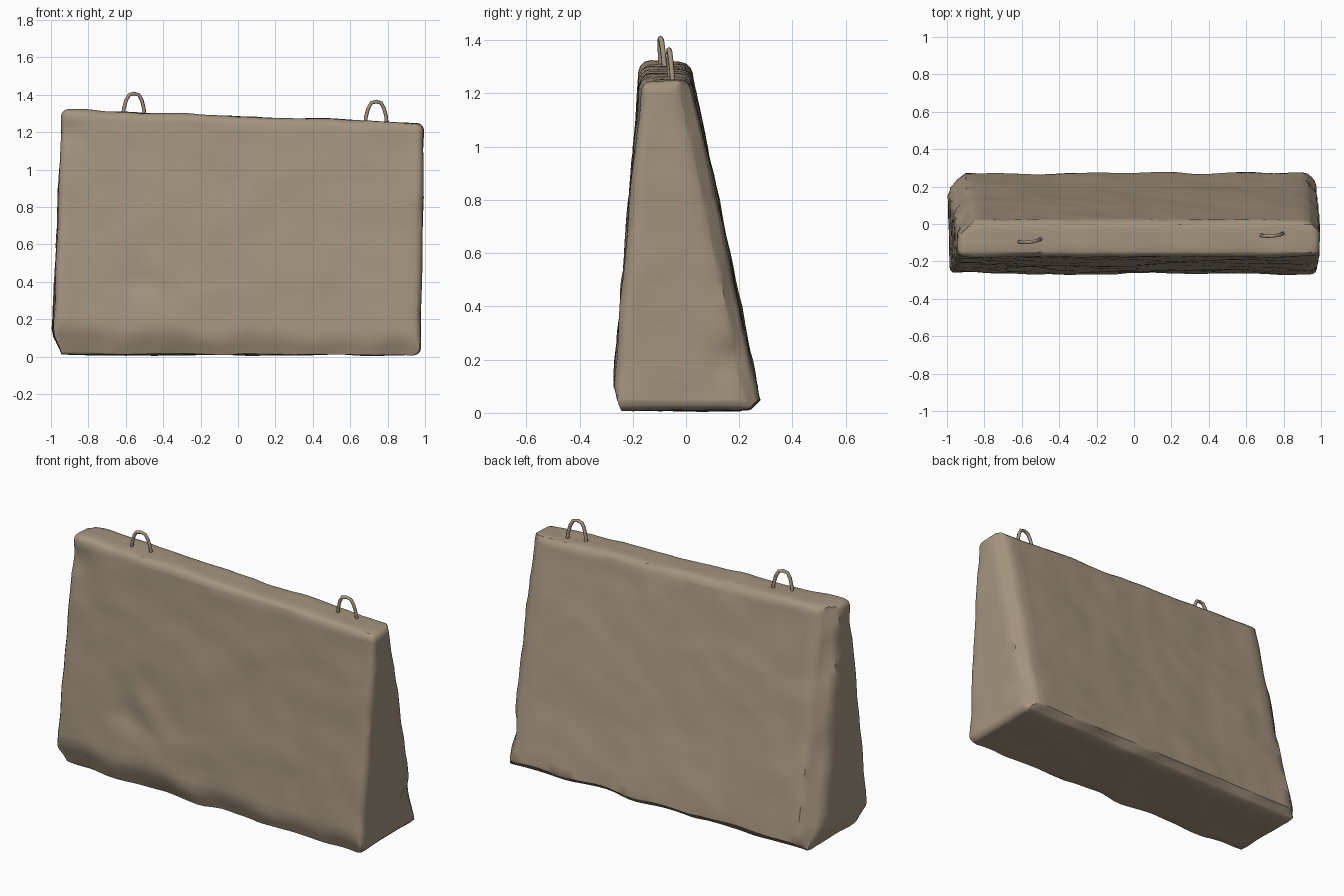
import bpy, bmesh, math
from mathutils import Vector, noise

cube = bpy.data.objects.get("Cube")
if cube:
    bpy.data.objects.remove(cube)


def material(name, rgb):
    mat = bpy.data.materials.new(name)
    mat.use_nodes = True
    mat.diffuse_color = (*rgb, 1)
    mat.node_tree.nodes["Principled BSDF"].inputs["Base Color"].default_value = (*rgb, 1)
    return mat


stone = material("weathered concrete", (0.37, 0.295, 0.21))


def chip(co, point, normal):
    """Wear a corner down to a plane."""
    n = Vector(normal).normalized()
    depth = (co - Vector(point)).dot(n)
    if depth > 0:
        co -= n * depth


def dent(co, centre, radius, depth, direction):
    d = (co - Vector(centre)).length / radius
    co += Vector(direction) * depth * math.exp(-d * d)


# Tapered block with a sloping top
bm = bmesh.new()
bmesh.ops.create_cube(bm, size=2)
for v in bm.verts:
    left, back, top = v.co.x > 0, v.co.y > 0, v.co.z > 0
    if top:
        v.co.x = 0.998 if left else -0.942
        v.co.y = 0.018 if back else -0.172
        v.co.z = 1.252 if left else 1.322
    else:
        v.co.x = 0.975 if left else -0.998
        v.co.y = 0.285 if back else -0.28
        v.co.z = 0.008
bmesh.ops.bevel(bm, geom=bm.edges[:], offset=0.04, segments=3,
                profile=0.5, affect='EDGES', clamp_overlap=True)

# Slice into a fine grid so the surface can be worn
step = 0.05
for axis, low, count in ((0, -1.0, 40), (1, -0.25, 11), (2, 0.05, 26)):
    normal = Vector((0, 0, 0))
    normal[axis] = 1
    for i in range(count):
        bmesh.ops.bisect_plane(bm, geom=bm.verts[:] + bm.edges[:] + bm.faces[:],
                               dist=0.0005, plane_co=normal * (low + i * step),
                               plane_no=normal)

# Chipped edges
for v in bm.verts:
    co = v.co
    wear = noise.noise(co * 4) * 0.02
    height = 0.115 - 0.045 * co.x + 0.05 * noise.noise(Vector((co.x * 4, 0, 0)))
    chip(co, (0, -0.27, height), (0, -0.93, -0.36))
    chip(co, (-0.998, 0, 0.13), (-0.91, 0, -0.42))
    chip(co, (0, 0.268 + wear, 0.05), (0, 0.7, -0.7))
    chip(co, (-0.95 + wear, 0.24, 0), (-0.7, 0.7, 0.17))
    chip(co, (0.95 + wear, 0.25, 0), (0.7, 0.7, 0.137))
    dent(co, (-0.52, -0.25, 0.4), 0.09, 0.022, (0, 1, 0))
    dent(co, (-0.42, -0.24, 0.47), 0.07, 0.012, (0, -1, 0))
    dent(co, (-0.9, -0.18, 1.18), 0.06, 0.02, (0, 1, 0))
    dent(co, (0.98, 0.17, 0.2), 0.05, 0.025, (-1, -0.4, 0))

# Gentle uneven surface
bm.normal_update()
for v in bm.verts:
    rough = 0.008 * noise.noise(v.co * 3) + 0.006 * noise.noise(v.co * 8)
    v.co += v.normal * (rough - 0.001)
    v.co.z = max(v.co.z, 0)
bmesh.ops.recalc_face_normals(bm, faces=bm.faces[:])

mesh = bpy.data.meshes.new("concrete_block")
bm.to_mesh(mesh)
bm.free()
mesh.materials.append(stone)
block = bpy.data.objects.new("concrete_block", mesh)
bpy.context.collection.objects.link(block)
bpy.ops.object.select_all(action='DESELECT')
block.select_set(True)
bpy.context.view_layer.objects.active = block
bpy.ops.object.shade_smooth_by_angle(angle=math.radians(40))

# Lifting loops set into the top
half_arch = [(0.06, -0.04), (0.054, 0.02), (0.042, 0.065), (0.026, 0.093)]
arch = [(-x, z) for x, z in half_arch] + [(0, 0.1)] + half_arch[::-1]


def lifting_loop(name, place, turn):
    curve = bpy.data.curves.new(name, 'CURVE')
    curve.dimensions = '3D'
    curve.bevel_depth = 0.01
    curve.bevel_resolution = 1
    curve.use_fill_caps = True
    spline = curve.splines.new('POLY')
    spline.points.add(len(arch) - 1)
    for point, (x, z) in zip(spline.points, arch):
        point.co = (x, -z * 0.08, z, 1)
    curve.materials.append(stone)
    loop = bpy.data.objects.new(name, curve)
    loop.location = place
    loop.rotation_euler.z = turn
    bpy.context.collection.objects.link(loop)


lifting_loop("right_lifting_loop", (-0.557, -0.088, 1.307), 0.12)
lifting_loop("left_lifting_loop", (0.738, -0.056, 1.264), 0.08)
